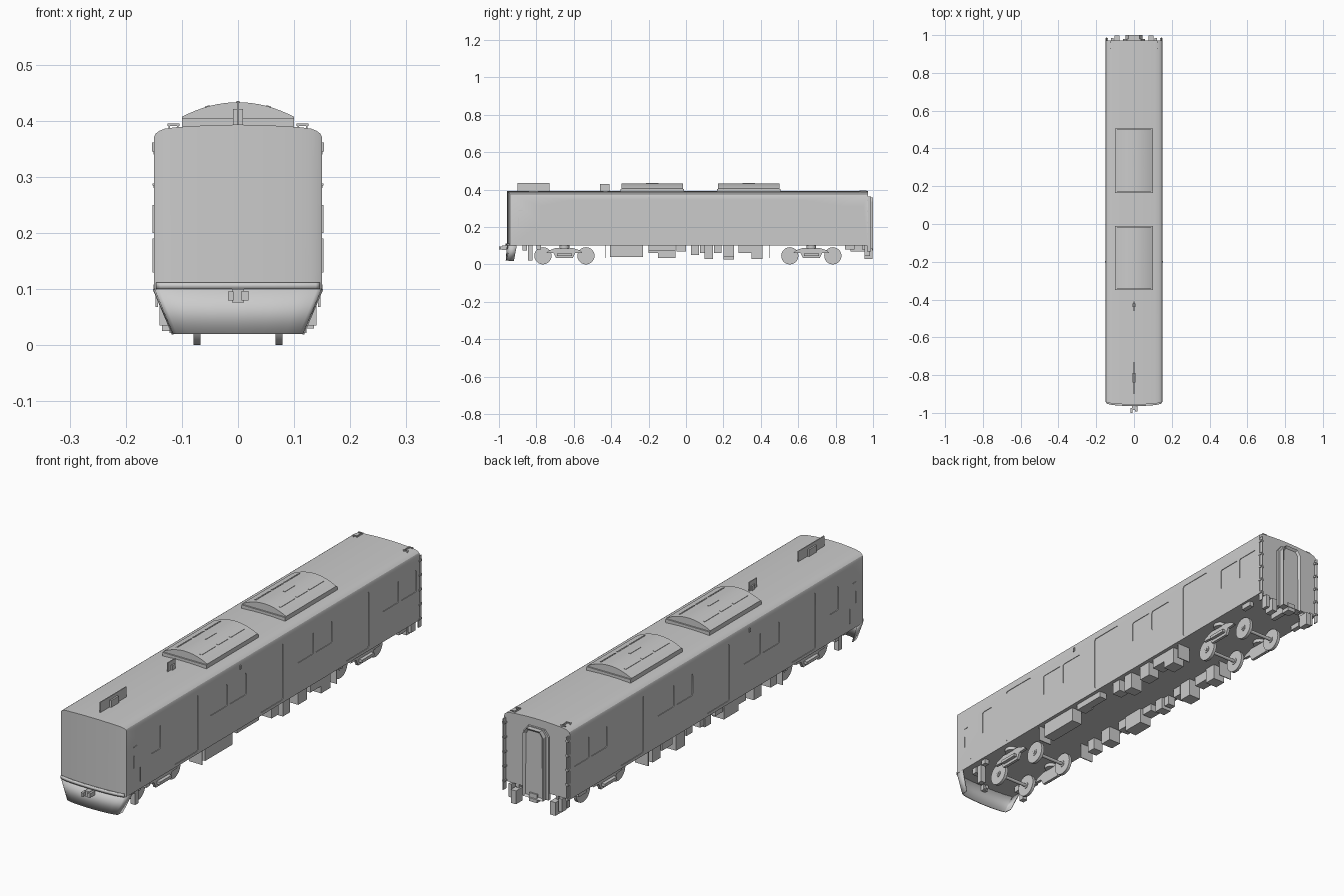
import bpy, bmesh, math
from mathutils import Vector

if "Cube" in bpy.data.objects:
    bpy.data.objects.remove(bpy.data.objects["Cube"])


def finish(name, bm, smooth=None):
    bmesh.ops.recalc_face_normals(bm, faces=bm.faces[:])
    me = bpy.data.meshes.new(name)
    bm.to_mesh(me)
    bm.free()
    ob = bpy.data.objects.new(name, me)
    bpy.context.collection.objects.link(ob)
    if smooth:
        bpy.context.view_layer.objects.active = ob
        ob.select_set(True)
        bpy.ops.object.shade_smooth_by_angle(angle=math.radians(smooth))
        ob.select_set(False)
    return ob


def add_box(bm, x0, x1, y0, y1, z0, z1):
    vs = bmesh.ops.create_cube(bm, size=1)['verts']
    for v in vs:
        v.co = Vector(((x0 + x1) / 2 + v.co.x * (x1 - x0),
                       (y0 + y1) / 2 + v.co.y * (y1 - y0),
                       (z0 + z1) / 2 + v.co.z * (z1 - z0)))
    return vs


def boxes(name, dims, mirror=False):
    bm = bmesh.new()
    for d in dims:
        add_box(bm, *d)
        if mirror:
            add_box(bm, -d[1], -d[0], *d[2:])
    return finish(name, bm)


def prism(name, pts, axis, a, b, smooth=None):
    """Extrude a 2D outline: axis 'x' takes (y, z) points, axis 'y' takes (x, z)."""
    bm = bmesh.new()
    vs = [bm.verts.new((a, p, q) if axis == 'x' else (p, a, q)) for p, q in pts]
    f = bm.faces.new(vs)
    r = bmesh.ops.extrude_face_region(bm, geom=[f])
    d = Vector((b - a, 0, 0)) if axis == 'x' else Vector((0, b - a, 0))
    for g in r['geom']:
        if isinstance(g, bmesh.types.BMVert):
            g.co += d
    return finish(name, bm, smooth)


def cylinder(name, loc, r, depth, axis='x', seg=24):
    bm = bmesh.new()
    bmesh.ops.create_cone(bm, cap_ends=True, segments=seg, radius1=r, radius2=r, depth=depth)
    for v in bm.verts:
        c = v.co.copy()
        if axis == 'x':
            c = Vector((c.z, c.x, c.y))
        elif axis == 'y':
            c = Vector((c.x, c.z, c.y))
        v.co = c + Vector(loc)
    return finish(name, bm, 35)


# Body shell: half roof profile mirrored, with a gently bowed front
half = [(0, .393), (.04, .3925), (.08, .3905), (.11, .3885), (.13, .386),
        (.14, .382), (.147, .377), (.15, .370)]
roof = [(-x, z) for x, z in half[:0:-1]] + half


def front_y(x):
    t = abs(x) / .15
    return -.956 + .009 * t * t + .006 * t ** 12


bm = bmesh.new()
rings = [[bm.verts.new((x, y(x), zz)) for x, zz in row]
         for y, row in ((front_y, roof), (lambda x: .972, roof),
                        (lambda x: .972, [(x, .1) for x, z in roof]),
                        (front_y, [(x, .1) for x, z in roof]))]
n = len(roof)
for k in range(4):
    a, b = rings[k], rings[(k + 1) % 4]
    for i in range(n - 1):
        bm.faces.new((a[i], a[i + 1], b[i + 1], b[i]))
for i in (0, n - 1):
    bm.faces.new([r[i] for r in rings])
body = finish('car_body', bm)

# Shallow recesses for side doors and windows
panels = [(-.63, -.475, .112, .345), (-.07, .08, .112, .345), (.49, .64, .112, .345),
          (-.78, -.72, .215, .315)]
for y0, y1 in ((-.395, -.16), (.17, .40), (.73, .95)):
    m = (y0 + y1) / 2
    panels += [(y0, m - .006, .225, .315), (m + .006, y1, .225, .315)]
bm = bmesh.new()
for y0, y1, z0, z1 in panels:
    for s in (-1, 1):
        xs = sorted((s * .1475, s * .17))
        add_box(bm, *xs, y0, y1, z0, z1)
edges = [e for e in bm.edges if abs((e.verts[0].co - e.verts[1].co).x) > .01]
bmesh.ops.bevel(bm, geom=edges, offset=.008, segments=3, affect='EDGES', profile=.5)
cutter = finish('opening_cutter', bm)
cutter.hide_render = True
cutter.hide_set(True)
mod = body.modifiers.new('openings', 'BOOLEAN')
mod.object = cutter
mod.operation = 'DIFFERENCE'
mod.solver = 'EXACT'
bpy.context.view_layer.objects.active = body
body.select_set(True)
bpy.ops.object.modifier_apply(modifier='openings')
bpy.ops.object.shade_smooth_by_angle(angle=math.radians(25))
body.select_set(False)
bpy.data.objects.remove(cutter)


# Front skirt and ledge: bowed sheets
def sheet(name, top, bottom, thick):
    bm = bmesh.new()
    a = [bm.verts.new(p) for p in top]
    b = [bm.verts.new(p) for p in bottom]
    for i in range(len(a) - 1):
        bm.faces.new((a[i], a[i + 1], b[i + 1], b[i]))
    ob = finish(name, bm, 30)
    m = ob.modifiers.new('thickness', 'SOLIDIFY')
    m.thickness = thick
    m.offset = 0
    return ob


xs = [-.147, -.14, -.11, -.06, 0, .06, .11, .14, .147]
top = [(-.15, -.905, .1)] + [(x, front_y(x), .1) for x in xs] + [(.15, -.905, .1)]
low = [(x * .775, y - .006 if y < -.92 else -.92, .02) for x, y, z in top]
sheet('front_skirt', top, low, .004)
sheet('front_ledge', [(x * .98, front_y(x) - .003, .112) for x in xs],
      [(x * .98, front_y(x) - .003, .1) for x in xs], .010)

# Front coupler
boxes('front_coupler', [(-.011, .011, -.985, -.94, .076, .1), (-.018, -.008, -1, -.975, .080, .096),
                        (.006, .019, -.993, -.96, .080, .097)])
cylinder('coupler_shank', (0, -.955, .088), .008, .05, 'y', 12)

# Roof air conditioners: arched covers on bases, with grille strips
def arch(x):
    return .407 + .026 * (1 - (x / .1) ** 2)


for i, (y0, y1) in enumerate(((-.35, -.01), (.165, .505))):
    cover = [(-.1 + .2 * k / 16, arch(-.1 + .2 * k / 16)) for k in range(17)]
    prism(f'air_conditioner_{i}', [(-.1, .385)] + cover + [(.1, .385)], 'y', y0 + .006, y1 - .006, 25)
    boxes(f'air_conditioner_base_{i}', [(-.1, .1, y0, y1, .385, .404)])
    bm = bmesh.new()
    L = y1 - y0
    for x in (-.055, 0, .055):
        for a, b in ((.08, .36), (.40, .60), (.64, .92)):
            if x == 0 and a != .40:
                continue
            vs = add_box(bm, x - .004, x + .004, y0 + a * L, y0 + b * L, arch(x) - .003, arch(x) + .0015)
            for v in vs:
                v.co.z += (v.co.x - x) * -.52 * x / .1
    finish(f'air_conditioner_grilles_{i}', bm)

# Roof aerials and roof-end grab irons
boxes('front_aerial', [(-.002, .002, -.90, -.73, .39, .435), (-.009, .009, -.84, -.79, .39, .421)])
boxes('rear_aerial', [(-.002, .002, -.46, -.41, .39, .43), (-.008, .008, -.44, -.42, .39, .412)])
boxes('roof_grab_irons', [(.104, .126, .928, .932, .391, .395), (.104, .126, .962, .966, .391, .395),
                          (.106, .109, .928, .966, .386, .395), (.121, .124, .928, .932, .384, .395)], True)
boxes('side_lamps', [(.149, .1535, -.204, -.196, .345, .361)], True)
boxes('side_handrails', [(.149, .152, -.895, -.892, .20, .25), (.149, .152, -.855, -.852, .13, .19),
                         (.149, .152, -.895, -.875, .285, .288)], True)

# Rear gangway with chamfered top and recessed door
bm = bmesh.new()
pts = [(-.046, .075), (.046, .075), (.046, .335), (.030, .358), (-.030, .358), (-.046, .335)]
vs = [bm.verts.new((x, .97, z)) for x, z in pts]
r = bmesh.ops.extrude_face_region(bm, geom=[bm.faces.new(vs)])
cap = [g for g in r['geom'] if isinstance(g, bmesh.types.BMFace)][0]
for v in cap.verts:
    v.co.y = 1.0
bmesh.ops.recalc_face_normals(bm, faces=bm.faces[:])
bmesh.ops.inset_region(bm, faces=[cap], thickness=.010)
for v in cap.verts:
    v.co.y -= .008
finish('gangway', bm)
prism('gangway_plate', [(x * 1.25, .36 if z > .34 else z) for x, z in pts], 'y', .968, .980)

# Rear corner guards with brackets, coupler and hanging boxes
boxes('corner_guards', [(.143, .147, .968, .988, .068, .362)] +
      [(.138, .151, .968, .985, z, z + .008) for z in (.10, .16, .22, .28, .34)], True)
boxes('rear_hanging_boxes', [(.078, .102, .955, .998, .03, .085), (.085, .095, .94, .97, .08, .102),
                             (.108, .122, .955, .985, .045, .1)], True)
boxes('rear_coupler', [(-.018, .018, .96, .998, .06, .095), (-.01, .01, .88, .97, .07, .1)])

# Bogies: wheelsets, side frames, springs
frame = [(-.095, .062), (-.058, .060), (-.045, .034), (.045, .034), (.058, .060),
         (.095, .062), (.085, .074), (.045, .088), (-.045, .088), (-.085, .074)]
for b, cy in (('front', -.65), ('rear', .67)):
    for k, dy in enumerate((-.115, .115)):
        y = cy + dy
        cylinder(f'{b}_axle_{k}', (0, y, .046), .007, .17, 'x', 12)
        for s in (-1, 1):
            cylinder(f'{b}_wheel_{k}', (s * .073, y, .046), .046, .013, 'x', 28)
            cylinder(f'{b}_wheel_hub_{k}', (s * .073, y, .046), .014, .018, 'x', 16)
    for s in (-1, 1):
        prism(f'{b}_bogie_frame', [(cy + u, z) for u, z in frame], 'x', s * .100, s * .112)
        cylinder(f'{b}_air_spring', (s * .105, cy, .094), .026, .016, 'z', 20)
        boxes(f'{b}_damper', [(min(s * .112, s * .126), max(s * .112, s * .126), cy - .04, cy + .04, .046, .058)])

# Underfloor equipment on the right (+x) and left (-x) sides: y0, y1, bottom z, inner x
right = [(-.407, -.23, .04, .085), (-.20, -.15, .075, .09), (-.15, -.055, .075, .10), (.027, .07, .05, .09),
         (.10, .145, .03, .08), (.20, .257, .04, .085), (.28, .35, .06, .08), (.35, .41, .03, .08)]
left = [(-.40, -.36, .05, .09), (-.30, -.25, .04, .08), (-.20, -.15, .06, .085), (-.15, -.055, .035, .08),
        (-.05, 0, .07, .09), (.03, .07, .05, .09), (.075, .10, .06, .10), (.15, .19, .06, .085),
        (.20, .257, .025, .08), (.28, .35, .06, .09), (.36, .41, .035, .08)]
boxes('right_underfloor_boxes', [(x, .135, a, b, z, .101) for a, b, z, x in right])
boxes('left_underfloor_boxes', [(-.135, -x, a, b, z, .101) for a, b, z, x in left])
boxes('underfloor_plates', [(.08, .14, -.434, -.430, .035, .101), (.08, .14, .443, .447, .035, .101)], True)
boxes('front_ladders', [(.10, .122, -.845, -.822, .022, .101), (.10, .125, -.875, -.85, .075, .101)], True)
boxes('bogie_end_steps', [(.12, .14, -.80, -.775, .08, .101), (.12, .14, .85, .90, .08, .101)], True)
